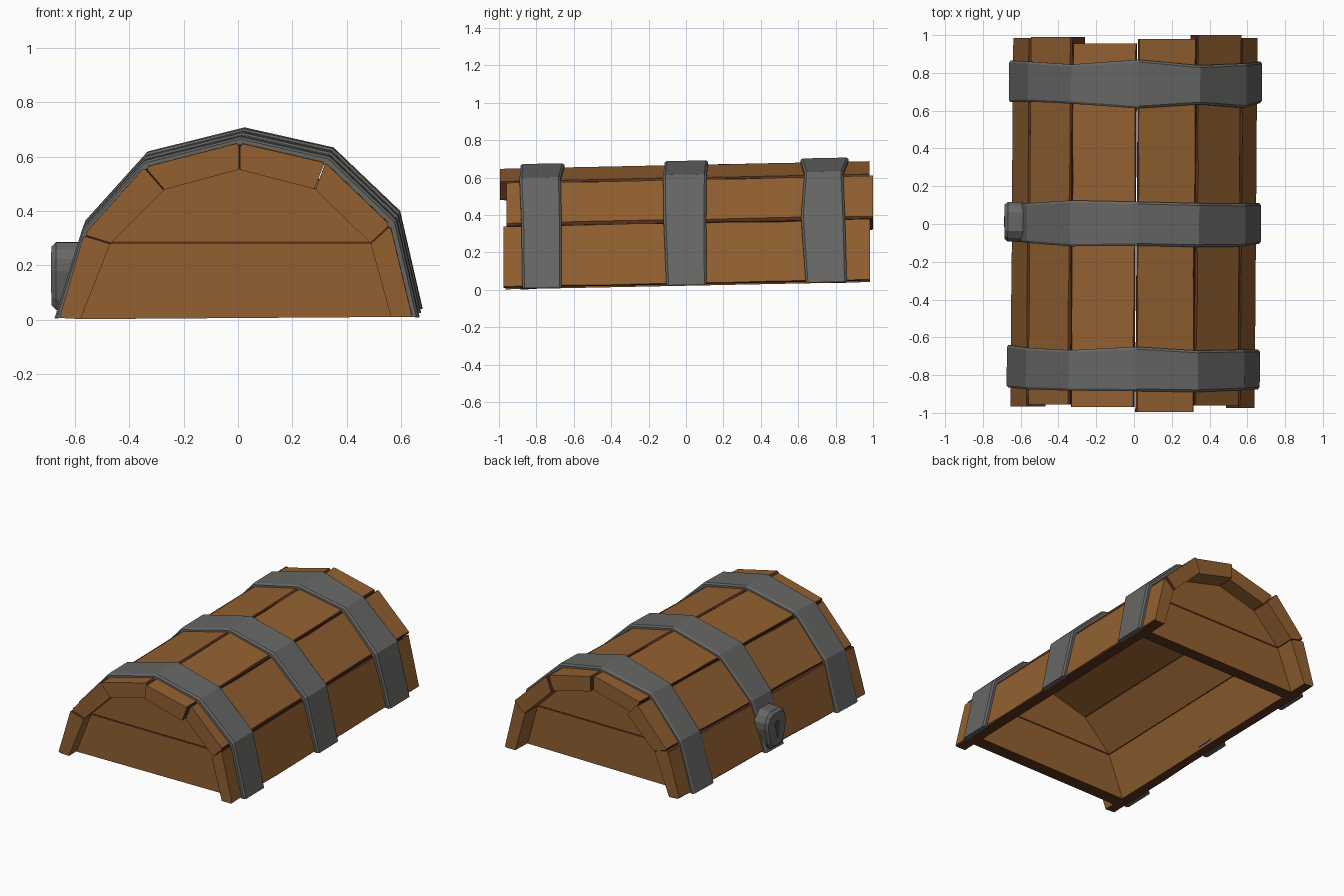
import bpy, bmesh, math, random
from mathutils import Vector

if "Cube" in bpy.data.objects:
    bpy.data.objects.remove(bpy.data.objects["Cube"])

random.seed(4)


def material(name, rgb):
    m = bpy.data.materials.new(name)
    m.diffuse_color = (*rgb, 1)
    m.use_nodes = True
    m.node_tree.nodes["Principled BSDF"].inputs["Base Color"].default_value = m.diffuse_color
    return m


WOOD = material("wood", (0.29, 0.117, 0.030))
DARK = material("dark wood", (0.105, 0.032, 0.013))
METAL = material("grey metal", (0.135, 0.135, 0.132))
HOLE = material("keyhole grey", (0.06, 0.06, 0.06))


def lean(p):
    # the whole lid is slightly crooked along its length
    x, y, z = p
    return (x + 0.0075 * y, y, z + 0.02 * y)


def loft(name, rings, mats, side_index=None, rule=None):
    """Join equal rings of points into a closed solid; side_index colours each strip."""
    bm = bmesh.new()
    vs = [[bm.verts.new(lean(p)) for p in r] for r in rings]
    n = len(rings[0])
    for a, b in zip(vs, vs[1:]):
        for i in range(n):
            j = (i + 1) % n
            f = bm.faces.new((a[i], a[j], b[j], b[i]))
            if side_index:
                f.material_index = side_index[i]
    bm.faces.new(vs[0])
    bm.faces.new(vs[-1][::-1])
    bmesh.ops.recalc_face_normals(bm, faces=bm.faces)
    bm.normal_update()
    if rule:
        for f in bm.faces:
            f.material_index = rule(f)
    me = bpy.data.meshes.new(name)
    bm.to_mesh(me)
    bm.free()
    for m in mats:
        me.materials.append(m)
    ob = bpy.data.objects.new(name, me)
    bpy.context.collection.objects.link(ob)
    return ob


# arch profiles (x, z) at the middle of the lid
OUTER = [(-0.65, 0.024), (-0.56, 0.33), (-0.337, 0.58), (0.012, 0.67),
         (0.328, 0.597), (0.567, 0.367), (0.648, 0.028)]
INNER = [(-0.572, 0.02), (-0.462, 0.30), (-0.265, 0.497), (0.012, 0.572),
         (0.29, 0.50), (0.495, 0.30), (0.570, 0.028)]
BAND = [(-0.668, 0.022), (-0.567, 0.348), (-0.338, 0.602), (0.018, 0.69),
        (0.345, 0.617), (0.59, 0.383), (0.672, 0.026)]

# lid planks with dark worn edges
ENDS = [(-0.965, 0.985), (-0.955, 0.99), (-0.97, 0.955),
        (-0.995, 0.98), (-0.96, 1.0), (-0.975, 0.985)]
for k, (y0, y1) in enumerate(ENDS):
    oa, ob_, ia, ib = (Vector(p) for p in (OUTER[k], OUTER[k + 1], INNER[k], INNER[k + 1]))
    along = (ob_ - oa).normalized()
    rings = []
    for s in range(9):
        y = y0 + (y1 - y0) * s / 8
        c, d = (random.uniform(0.007, 0.015) for _ in range(2))
        g = along * 0.002
        pts = [ia + g, oa + g + (ia - oa).normalized() * c, oa + along * c,
               ob_ - along * d, ob_ - g + (ib - ob_).normalized() * d, ib - g]
        rings.append([(p.x, y, p.y) for p in pts])
    loft("lid_plank_%d" % (k + 1), rings, [WOOD, DARK], [1, 1, 0, 1, 1, 0])

# end panels: lower and upper board with a dark seam
for side, ya, yb in (("front", -0.885, -0.80), ("back", 0.855, 0.775)):
    for part, idx in (("lower", (0, 1, 5, 6)), ("upper", (1, 2, 3, 4, 5))):
        poly = [INNER[i] for i in idx]
        loft("%s_%s_board" % (side, part),
             [[(x, y, z) for x, z in poly] for y in (ya, yb)], [WOOD, DARK],
             rule=lambda f: 1 if f.normal.z < -0.8 else 0)
    out = math.copysign(0.003, ya)
    seam = [(-0.462, 0.296), (0.495, 0.296), (0.49, 0.306), (-0.457, 0.306)]
    loft("%s_board_seam" % side,
         [[(x, y, z) for x, z in seam] for y in (ya + out, yb - out)], [DARK])

# metal bands, with slightly uneven edges at each bend
EDGES = {
    "front": [(-0.865, -0.64), (-0.875, -0.655), (-0.882, -0.668), (-0.885, -0.65),
              (-0.89, -0.67), (-0.88, -0.665), (-0.875, -0.665)],
    "middle": [(-0.09, 0.105), (-0.10, 0.11), (-0.118, 0.125), (-0.115, 0.118),
               (-0.122, 0.11), (-0.12, 0.108), (-0.105, 0.11)],
    "back": [(0.645, 0.865), (0.648, 0.86), (0.637, 0.845), (0.612, 0.87),
             (0.633, 0.84), (0.615, 0.85), (0.64, 0.86)],
}
for name, edges in EDGES.items():
    rings = []
    for o, b, (y0, y1) in zip(OUTER, BAND, edges):
        i = Vector(o) * 0.985
        i.y = max(i.y, 0.022)
        b = Vector(b)
        m = i.lerp(b, 0.72)
        rings.append([(i.x, y0, i.y), (m.x, y0, m.y), (b.x, y0 + 0.012, b.y),
                      (b.x, y1 - 0.012, b.y), (m.x, y1, m.y), (i.x, y1, i.y)])
    loft(name + "_band", rings, [METAL])

# lock on the left side
half = [(0.055, 0.037), (0.078, 0.075), (0.105, 0.18), (0.105, 0.225), (0.085, 0.262), (0.05, 0.285)]
outline = half + [(-y, z) for y, z in reversed(half)]
rings = []
for x, s in ((-0.56, 1), (-0.668, 1), (-0.686, 0.86)):
    rings.append([(x, 0.012 + y * s, 0.165 + (z - 0.165) * s) for y, z in outline])
loft("lock", rings, [METAL])

# keyhole plate
key = [(0.028 * math.sin(a), 0.19 + 0.028 * math.cos(a))
       for a in (math.radians(d) for d in range(-150, 151, 30))]
key += [(0.014, 0.10), (-0.014, 0.10)]
loft("keyhole", [[(x, 0.012 + y, z) for y, z in key] for x in (-0.684, -0.688)], [HOLE])
